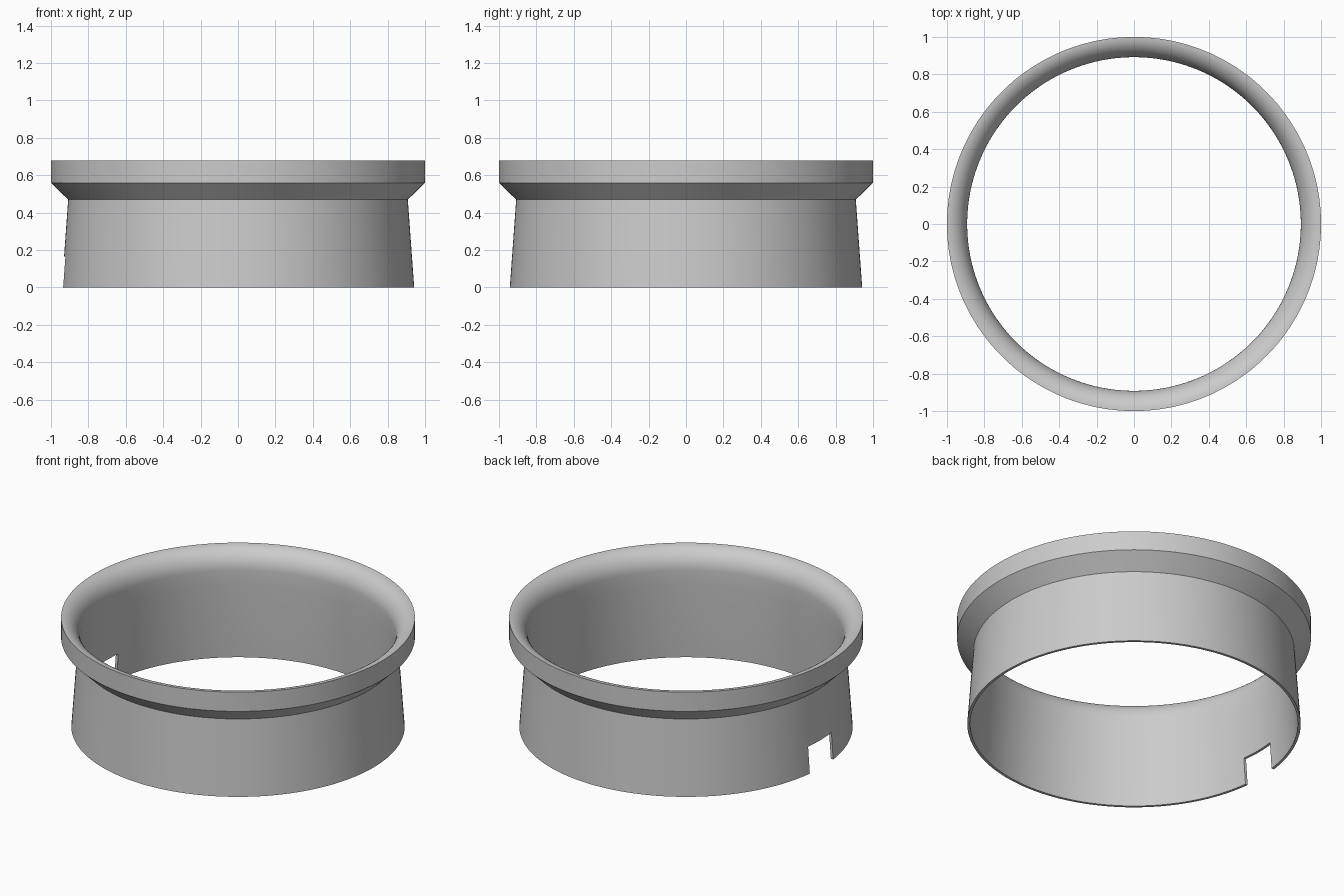
import bpy, bmesh, math

cube = bpy.data.objects.get("Cube")
if cube:
    bpy.data.objects.remove(cube, do_unlink=True)

SEGMENTS = 180
HEIGHT = 0.68
LIP_RADIUS = 0.892   # narrowest inside radius
LIP_DEPTH = 0.125    # height of the rounded mouth


def make_material(name, value):
    mat = bpy.data.materials.new(name)
    mat.use_nodes = True
    colour = (value, value, value, 1)
    mat.diffuse_color = colour
    mat.node_tree.nodes["Principled BSDF"].inputs["Base Color"].default_value = colour
    return mat


def lathe(name, profile, mat):
    """Revolve a closed (radius, height) outline around z."""
    bm = bmesh.new()
    rings = []
    for i in range(SEGMENTS):
        a = math.tau * i / SEGMENTS
        rings.append([bm.verts.new((r * math.cos(a), r * math.sin(a), z))
                      for r, z in profile])
    n = len(profile)
    for i, ring in enumerate(rings):
        nxt = rings[(i + 1) % SEGMENTS]
        for j in range(n):
            k = (j + 1) % n
            bm.faces.new((ring[j], nxt[j], nxt[k], ring[k]))
    bmesh.ops.recalc_face_normals(bm, faces=bm.faces)
    mesh = bpy.data.meshes.new(name)
    bm.to_mesh(mesh)
    bm.free()
    mesh.materials.append(mat)
    obj = bpy.data.objects.new(name, mesh)
    bpy.context.collection.objects.link(obj)
    return obj


grey = make_material("plain grey", 0.6)

# Outer skirt, chamfer and rim band, then the rounded mouth and inner wall
outer = [(0.942, 0), (0.908, 0.47), (1, 0.56)]
mouth = []
for i in range(13):
    t = math.pi / 2 * i / 12
    mouth.append((1 - (1 - LIP_RADIUS) * math.sin(t),
                  HEIGHT - LIP_DEPTH * (1 - math.cos(t))))
inner = [(LIP_RADIUS, 0.47), (0.926, 0)]
ring = lathe("flared_ring", outer + mouth + inner, grey)

# Notch in the lower edge on the right side
bpy.ops.mesh.primitive_cube_add(size=1, location=(-0.93, 0, 0.03))
cutter = bpy.context.object
cutter.name = "notch_cutter"
cutter.scale = (0.3, 0.23, 0.27)
cutter.hide_render = True

bpy.context.view_layer.update()
bpy.ops.object.select_all(action='DESELECT')
ring.select_set(True)
bpy.context.view_layer.objects.active = ring
cut = ring.modifiers.new("notch", 'BOOLEAN')
cut.operation = 'DIFFERENCE'
cut.solver = 'EXACT'
cut.object = cutter
bpy.ops.object.modifier_apply(modifier=cut.name)
bpy.data.objects.remove(cutter, do_unlink=True)

# Smooth round surfaces with crisp edges
bpy.ops.object.shade_smooth_by_angle(angle=math.radians(30))
